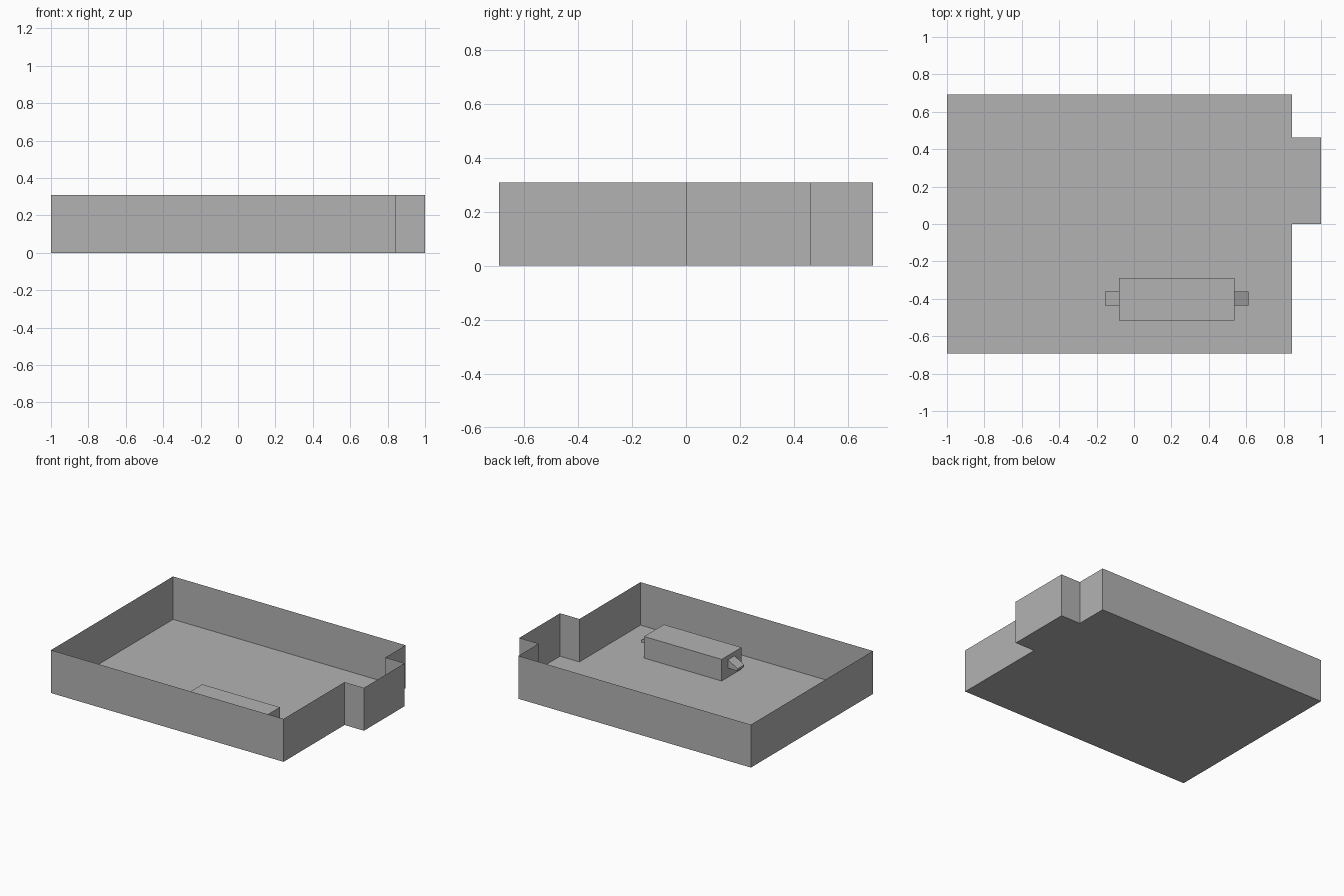
import bpy
import bmesh

if "Cube" in bpy.data.objects:
    bpy.data.objects.remove(bpy.data.objects["Cube"])

H = 0.308          # wall height
grey = bpy.data.materials.new("mid grey")
grey.diffuse_color = (0.45, 0.45, 0.45, 1)
grey.use_nodes = True
grey.node_tree.nodes["Principled BSDF"].inputs["Base Color"].default_value = grey.diffuse_color


def finish(name, bm):
    mesh = bpy.data.meshes.new(name)
    bm.to_mesh(mesh)
    bm.free()
    mesh.materials.append(grey)
    obj = bpy.data.objects.new(name, mesh)
    bpy.context.collection.objects.link(obj)
    return obj


def prism(name, profile, y0, y1):
    """Extrude an x-z profile from y0 to y1."""
    bm = bmesh.new()
    face = bm.faces.new([bm.verts.new((x, y0, z)) for x, z in profile])
    ext = bmesh.ops.extrude_face_region(bm, geom=[face], use_keep_orig=True)
    moved = [g for g in ext["geom"] if isinstance(g, bmesh.types.BMVert)]
    bmesh.ops.translate(bm, vec=(0, y1 - y0, 0), verts=moved)
    bmesh.ops.recalc_face_normals(bm, faces=bm.faces)
    return finish(name, bm)


# Floor outline with a side alcove
outline = [(-1, -0.692), (0.846, -0.692), (0.846, 0), (1, 0),
           (1, 0.462), (0.846, 0.462), (0.846, 0.692), (-1, 0.692)]

bm = bmesh.new()
bm.faces.new([bm.verts.new((x, y, 0)) for x, y in reversed(outline)])
finish("floor", bm)

# Thin walls around the outline
bm = bmesh.new()
low = [bm.verts.new((x, y, 0)) for x, y in outline]
top = [bm.verts.new((x, y, H)) for x, y in outline]
for i in range(len(outline)):
    j = (i + 1) % len(outline)
    bm.faces.new((low[i], low[j], top[j], top[i]))
finish("walls", bm)

# Block on the floor
X0, X1 = -0.08, 0.536
prism("block", [(X0, 0), (X1, 0), (X1, 0.155), (X0, 0.155)], -0.515, -0.29)

# Sloped handle at each end of the block
for name, x, s in (("left_handle", X0, -1), ("right_handle", X1, 1)):
    tip = x + s * 0.076
    prism(name, [(x, 0.065), (tip, 0.065), (tip, 0.08), (x, 0.125)],
          -0.437, -0.362)
